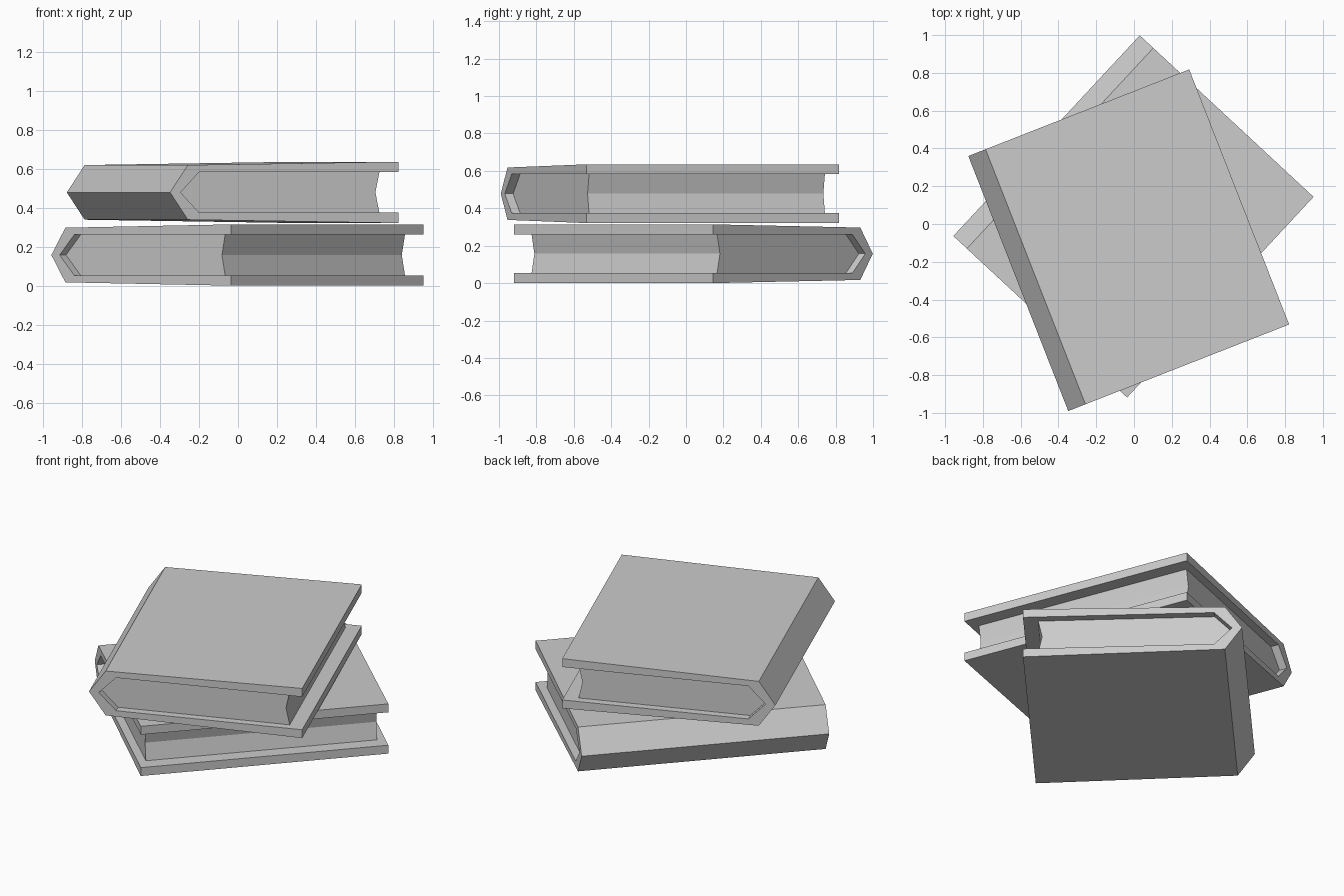
import bpy
import bmesh
from math import radians

cube = bpy.data.objects.get("Cube")
if cube:
    bpy.data.objects.remove(cube, do_unlink=True)

GREY = (0.6, 0.6, 0.6, 1.0)
grey = bpy.data.materials.new("plain grey")
grey.use_nodes = True
grey.diffuse_color = GREY
grey.node_tree.nodes["Principled BSDF"].inputs["Base Color"].default_value = GREY

HALF_WIDTH = 0.628    # spine ridge to fore edge
HALF_LENGTH = 0.725   # along the spine
HALF_HEIGHT = 0.157
INNER = 0.104         # half the gap between the boards
PAGE_INSET = 0.048    # pages stop short of the cover ends
FORE_INSET = 0.085    # pages stop short of the fore edge


def mirrored(upper):
    """Close a profile by mirroring its upper points across z = 0."""
    return upper + [(x, -z) for x, z in reversed(upper) if z != 0]


def extrude_profile(name, profile, half_length, location, angle):
    """Extrude an x-z profile along y and place it as a flat-shaded object."""
    bm = bmesh.new()
    face = bm.faces.new([bm.verts.new((x, -half_length, z)) for x, z in profile])
    result = bmesh.ops.extrude_face_region(bm, geom=[face], use_keep_orig=True)
    moved = [v for v in result["geom"] if isinstance(v, bmesh.types.BMVert)]
    bmesh.ops.translate(bm, verts=moved, vec=(0, 2 * half_length, 0))
    bmesh.ops.recalc_face_normals(bm, faces=bm.faces)
    mesh = bpy.data.meshes.new(name)
    bm.to_mesh(mesh)
    bm.free()
    mesh.materials.append(grey)
    obj = bpy.data.objects.new(name, mesh)
    obj.location = location
    obj.rotation_euler.z = radians(angle)
    bpy.context.collection.objects.link(obj)
    return obj


def make_book(prefix, location, angle):
    spine, fore = -HALF_WIDTH, HALF_WIDTH

    # Cover: ridged spine and two boards that taper slightly towards it
    outer = [(fore, HALF_HEIGHT), (spine + 0.098, 0.14), (spine, 0)]
    inner = [(spine + 0.058, 0), (spine + 0.16, INNER), (fore, INNER)]
    upper_outer, upper_inner = outer[:2], inner[1:]
    cover = (outer + [(x, -z) for x, z in reversed(upper_outer)]
             + [(x, -z) for x, z in reversed(upper_inner)] + inner)
    extrude_profile(prefix + "_cover", cover, HALF_LENGTH, location, angle)

    # Page block: fills the cover, with a hollowed fore edge
    page_fore = fore - FORE_INSET
    pages = mirrored([(spine + 0.058, 0), (spine + 0.16, INNER),
                      (page_fore, INNER), (page_fore - 0.022, 0)])
    extrude_profile(prefix + "_pages", pages, HALF_LENGTH - PAGE_INSET,
                    location, angle)


make_book("lower_book", (-0.003, 0.04, HALF_HEIGHT), -42.9)
make_book("upper_book", (-0.028, -0.086, 0.478), 21.4)
